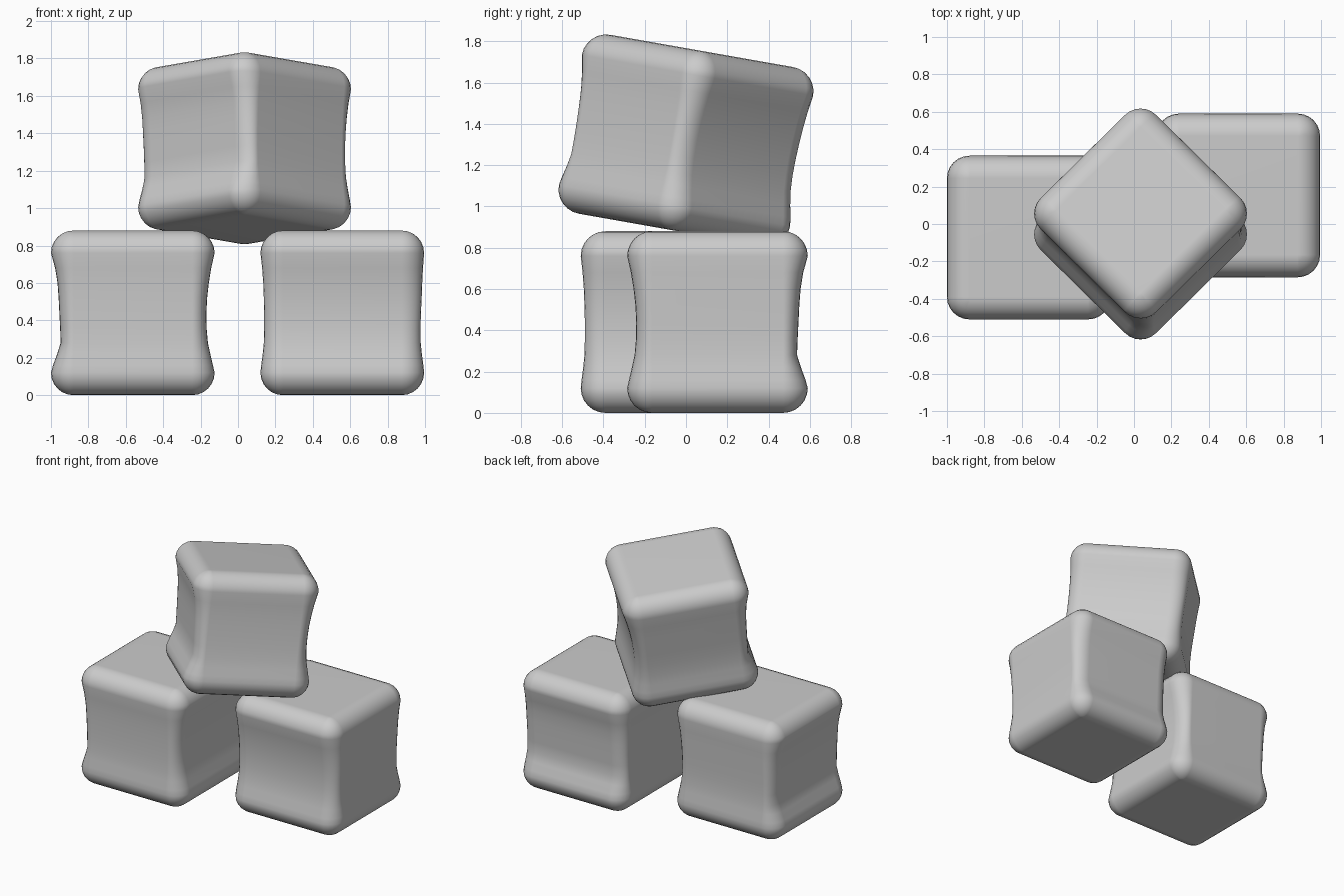
import bpy, bmesh
from math import sin, cos, pi, radians
from mathutils import Matrix

if "Cube" in bpy.data.objects:
    bpy.data.objects.remove(bpy.data.objects["Cube"])

SIDE, HEIGHT, R, SEG = 0.875, 0.88, 0.12, 6
CORE = SIDE / 2 - R          # half width of the flat core

# How far each side face sinks in, by height: (z, +x, +y, -x, -y)
WAIST = [
    (0.16, 0.009, 0.004, 0.011, 0.004),
    (0.22, 0.023, 0.012, 0.033, 0.012),
    (0.28, 0.036, 0.018, 0.052, 0.018),
    (0.36, 0.043, 0.019, 0.049, 0.020),
    (0.44, 0.044, 0.017, 0.045, 0.020),
    (0.52, 0.040, 0.013, 0.041, 0.018),
    (0.60, 0.031, 0.010, 0.035, 0.015),
    (0.68, 0.018, 0.006, 0.022, 0.009),
]


def ring(bm, z, radii):
    """Rounded square with its own radius on each of the +x, +y, -x, -y sides."""
    verts = []
    for c, (sx, sy) in enumerate([(1, 1), (-1, 1), (-1, -1), (1, -1)]):
        rx = radii[0] if sx > 0 else radii[2]
        ry = radii[1] if sy > 0 else radii[3]
        for i in range(SEG + 1):
            a = (c + i / SEG) * pi / 2
            verts.append(bm.verts.new((sx * CORE + rx * cos(a),
                                       sy * CORE + ry * sin(a), z - HEIGHT / 2)))
    return verts


def soft_cube(name, matrix):
    bm = bmesh.new()
    levels = []
    # rounded bottom edge, pinched waist, rounded top edge
    for i in range(SEG + 1):
        a = i / SEG * pi / 2
        levels.append((R - R * cos(a), [R * sin(a)] * 4))
    levels += [(z, [R - d for d in offs]) for z, *offs in WAIST]
    for i in range(SEG + 1):
        a = i / SEG * pi / 2
        levels.append((HEIGHT - R + R * sin(a), [R * cos(a)] * 4))
    rings = [ring(bm, z, radii) for z, radii in levels]
    n = len(rings[0])
    for lo, hi in zip(rings, rings[1:]):
        for i in range(n):
            j = (i + 1) % n
            bm.faces.new((lo[i], lo[j], hi[j], hi[i]))
    bm.faces.new(rings[0][::-1])
    bm.faces.new(rings[-1])
    bmesh.ops.remove_doubles(bm, verts=bm.verts, dist=0.0005)
    bmesh.ops.recalc_face_normals(bm, faces=bm.faces)
    for f in bm.faces:
        f.smooth = True
    mesh = bpy.data.meshes.new(name)
    bm.to_mesh(mesh)
    bm.free()
    ob = bpy.data.objects.new(name, mesh)
    bpy.context.collection.objects.link(ob)
    ob.matrix_world = matrix
    ob.modifiers.new("flat_face_normals", 'WEIGHTED_NORMAL')
    return ob


def turn(deg, axis):
    return Matrix.Rotation(radians(deg), 4, axis)


# Two cubes on the floor, one tilted on top
soft_cube("left_cube", Matrix.Translation((-0.5625, -0.0725, HEIGHT / 2)))
soft_cube("right_cube", Matrix.Translation((0.5575, 0.1525, HEIGHT / 2)) @ turn(-90, 'Z'))
soft_cube("top_cube", Matrix.Translation((0.035, 0.0, 1.32)) @ turn(-10, 'X') @ turn(45, 'Z'))
